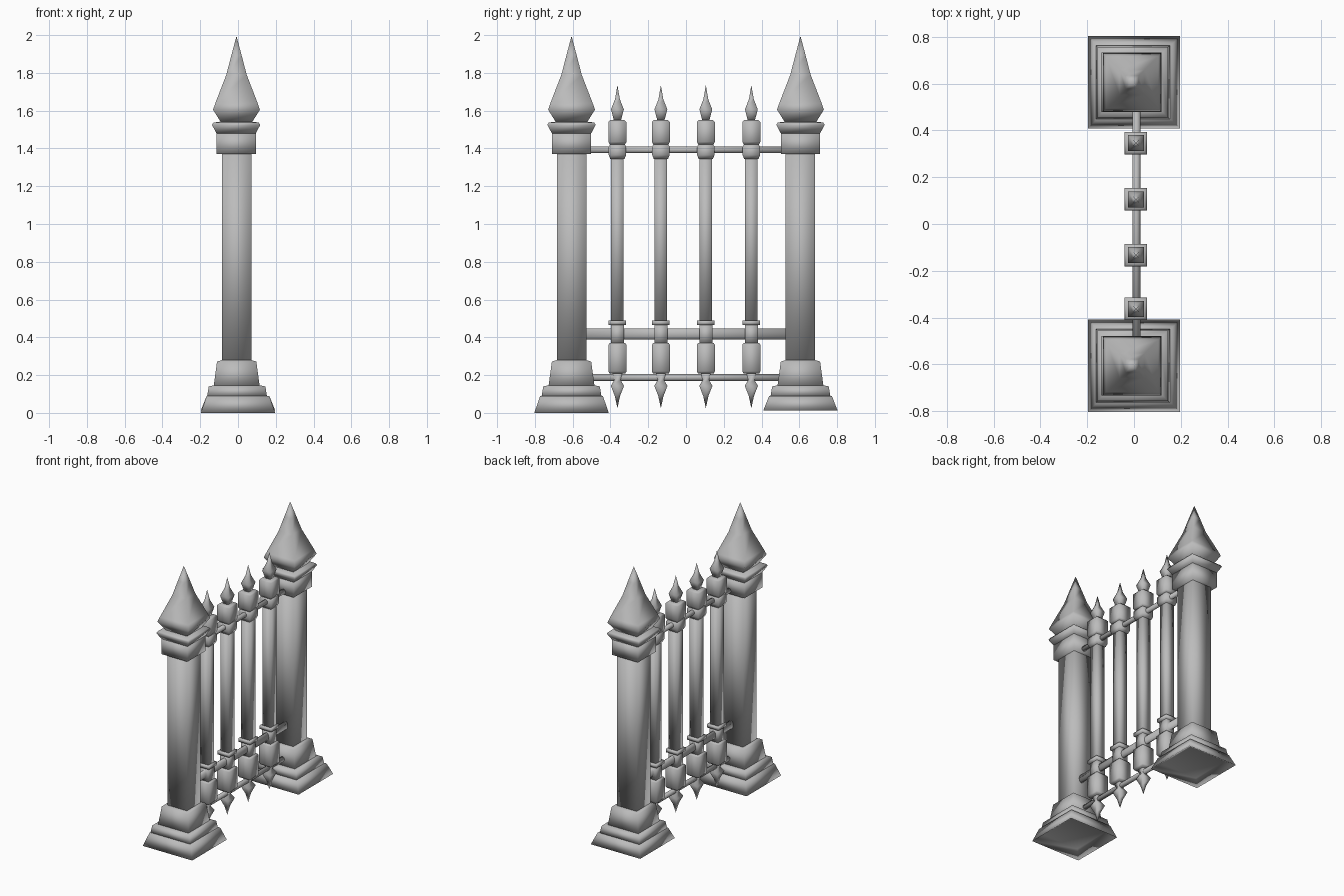
import bpy
import bmesh
from math import pi, cos, sin

cube = bpy.data.objects.get("Cube")
if cube:
    bpy.data.objects.remove(cube, do_unlink=True)

GREY = (0.5, 0.5, 0.5, 1)
iron = bpy.data.materials.new("grey metal")
iron.use_nodes = True
iron.diffuse_color = GREY
iron.node_tree.nodes["Principled BSDF"].inputs["Base Color"].default_value = GREY


def add_object(name, bm, location):
    bmesh.ops.recalc_face_normals(bm, faces=bm.faces)
    for face in bm.faces:
        face.smooth = True
    mesh = bpy.data.meshes.new(name)
    bm.to_mesh(mesh)
    bm.free()
    mesh.materials.append(iron)
    obj = bpy.data.objects.new(name, mesh)
    obj.location = location
    bpy.context.collection.objects.link(obj)
    return obj


def square_loft(name, profile, x, y):
    """Stack of square sections given as (half width, height)."""
    bm = bmesh.new()
    rings = []
    for r, z in profile:
        if r == 0:
            rings.append([bm.verts.new((0, 0, z))])
        else:
            rings.append([bm.verts.new((sx * r, sy * r, z))
                          for sx, sy in ((-1, -1), (1, -1), (1, 1), (-1, 1))])
    for a, b in zip(rings, rings[1:]):
        for i in range(4):
            j = (i + 1) % 4
            corners = [a[i % len(a)], a[j % len(a)], b[j % len(b)], b[i % len(b)]]
            bm.faces.new(list(dict.fromkeys(corners)))
    for ring in (rings[0], rings[-1]):
        if len(ring) == 4:
            bm.faces.new(ring)
    return add_object(name, bm, (x, y, 0))


def rail(name, z, rx, rz, half_length, sides=12):
    """Rounded bar running along y between the posts."""
    bm = bmesh.new()
    ends = [[bm.verts.new((rx * cos(2 * pi * i / sides), y, rz * sin(2 * pi * i / sides)))
             for i in range(sides)] for y in (-half_length, half_length)]
    for i in range(sides):
        j = (i + 1) % sides
        bm.faces.new((ends[0][i], ends[0][j], ends[1][j], ends[1][i]))
    for ring in ends:
        bm.faces.new(ring)
    return add_object(name, bm, (0.01, 0, z))


# Posts
for side, y, foot in (("front", -0.606, 0), ("back", 0.606, 0.012)):
    square_loft(side + "_post_plinth",
                [(0.145, 0.045), (0.197, foot), (0.166, 0.09), (0.13, 0.092)], 0, y)
    square_loft(side + "_post_step", [(0.158, 0.09), (0.15, 0.14), (0.115, 0.147)], -0.005, y)
    square_loft(side + "_post_base", [(0.122, 0.14), (0.104, 0.272), (0.075, 0.28)], -0.007, y)
    square_loft(side + "_post_shaft", [(0.078, 0.27), (0.078, 1.38)], -0.007, y)
    square_loft(side + "_post_capital", [(0.104, 1.37), (0.104, 1.48)], -0.01, y)
    square_loft(side + "_post_flare",
                [(0.104, 1.48), (0.128, 1.525), (0.12, 1.537), (0.06, 1.545)], -0.01, y)
    square_loft(side + "_post_spire",
                [(0.08, 1.535), (0.124, 1.605), (0.112, 1.64),
                 (0.054, 1.79), (0.028, 1.89), (0, 1.995)], -0.008, y)

# Pickets
for n, y in enumerate((-0.363, -0.133, 0.105, 0.346), 1):
    tag = "picket_%d_" % n
    x = 0.008
    square_loft(tag + "lower_point",
                [(0, 0.025), (0.014, 0.09), (0.035, 0.143), (0.016, 0.175), (0.028, 0.215)], x, y)
    square_loft(tag + "lower_barrel",
                [(0.041, 0.208), (0.048, 0.22), (0.048, 0.36), (0.041, 0.37)], x, y)
    square_loft(tag + "lower_neck", [(0.034, 0.365), (0.034, 0.47)], x, y)
    square_loft(tag + "collar", [(0.046, 0.465), (0.046, 0.49)], x, y)
    square_loft(tag + "shaft", [(0.033, 0.485), (0.033, 1.36)], x, y)
    square_loft(tag + "upper_collar",
                [(0.038, 1.345), (0.046, 1.365), (0.046, 1.41), (0.036, 1.425)], x, y)
    square_loft(tag + "upper_barrel",
                [(0.04, 1.42), (0.048, 1.435), (0.048, 1.54), (0.038, 1.55)], x, y)
    square_loft(tag + "upper_point",
                [(0.018, 1.545), (0.034, 1.607), (0.013, 1.66), (0, 1.735)], x, y)

# Rails
rail("top_rail", 1.393, 0.017, 0.018, 0.52)
rail("middle_rail", 0.418, 0.017, 0.03, 0.535)
rail("bottom_rail", 0.187, 0.017, 0.018, 0.52)
